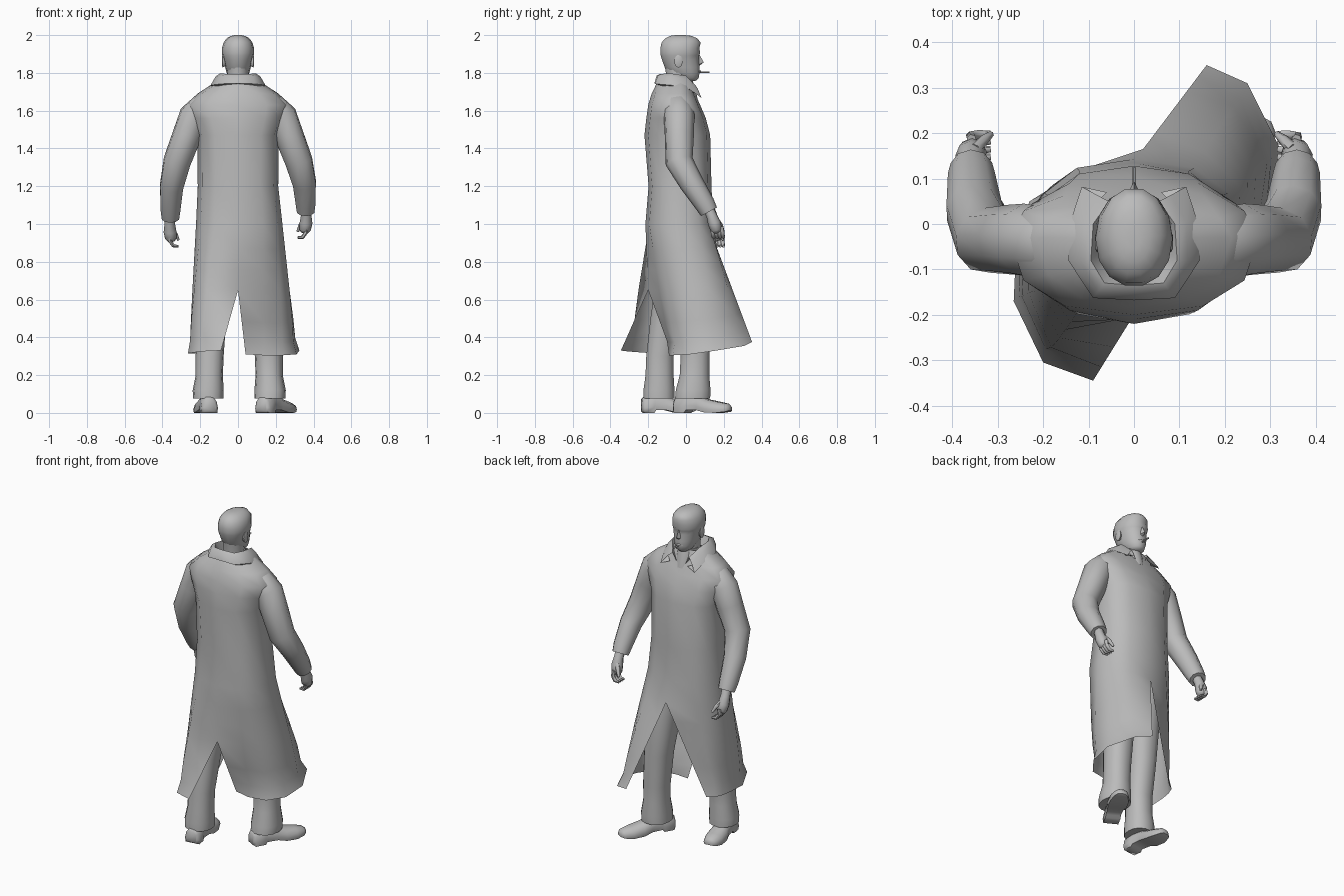
import bpy, bmesh, math
from mathutils import Vector

if "Cube" in bpy.data.objects:
    bpy.data.objects.remove(bpy.data.objects["Cube"])

grey = bpy.data.materials.new("grey")
grey.diffuse_color = (0.5, 0.5, 0.5, 1)
grey.use_nodes = True
grey.node_tree.nodes["Principled BSDF"].inputs["Base Color"].default_value = grey.diffuse_color


def make(name, verts, faces, fix=True):
    me = bpy.data.meshes.new(name)
    me.from_pydata([tuple(v) for v in verts], [], faces)
    bm = bmesh.new()
    bm.from_mesh(me)
    bmesh.ops.remove_doubles(bm, verts=bm.verts, dist=0.0005)
    if fix:
        bmesh.ops.recalc_face_normals(bm, faces=bm.faces)
    bm.to_mesh(me)
    bm.free()
    me.materials.append(grey)
    ob = bpy.data.objects.new(name, me)
    bpy.context.collection.objects.link(ob)
    return ob


def loft(name, rings):
    """Closed rings joined in order, capped at both ends."""
    n = len(rings[0])
    verts = [v for r in rings for v in r]
    faces = [(i * n + j, i * n + (j + 1) % n, (i + 1) * n + (j + 1) % n, (i + 1) * n + j)
             for i in range(len(rings) - 1) for j in range(n)]
    last = (len(rings) - 1) * n
    faces += [tuple(range(n))[::-1], tuple(range(last, last + n))]
    return make(name, verts, faces)


def tube(name, path, n=10, side=1):
    """Round tube along (x, y, z, radius) points; side=-1 mirrors it in x."""
    pts = [Vector((p[0] * side, p[1], p[2])) for p in path]
    u, old, rings = None, None, []
    for i, p in enumerate(pts):
        t = (pts[min(i + 1, len(pts) - 1)] - pts[max(i - 1, 0)]).normalized()
        if u is None:
            u = t.orthogonal().normalized()
        else:
            u = old.rotation_difference(t) @ u
        old, v = t, t.cross(u)
        rings.append([p + path[i][3] * (u * math.cos(a) + v * math.sin(a))
                      for a in (2 * math.pi * k / n for k in range(n))])
    return loft(name, rings)


def oval(z, hw, yb, yf, angles, e=1.0, cy=None, cx=0):
    """Oval points at height z with separate back and front depth."""
    cy = (yb + yf) / 2 if cy is None else cy
    out = []
    for a in angles:
        c, s = math.cos(a), math.sin(a)
        x = math.copysign(abs(c) ** e, c) * hw
        y = cy + (yf - cy) * s ** e if s > 0 else cy - (cy - yb) * (-s) ** e
        out.append(Vector((cx + (0 if abs(c) < 1e-6 else x), y, z)))
    return out


def grid_faces(rows, cols, start, flip):
    out = []
    for r in range(rows - 1):
        for c in range(cols - 1):
            a = start + r * cols + c
            f = (a, a + cols, a + cols + 1, a + 1)
            out.append(f[::-1] if flip else f)
    return out


FULL = [2 * math.pi * k / 14 for k in range(14)]
HALF = [math.radians(-90 + 30 * k) for k in range(7)]   # back to front

# Long coat: closed body above, two flared panels below with slits front and back
body = [(1.765, .1, -.145, .025, 1), (1.735, .145, -.16, .032, .95), (1.69, .215, -.182, .048, .9),
        (1.63, .275, -.2, .075, .85), (1.56, .25, -.21, .105, .82),
        (1.47, .215, -.22, .128, .82), (1.2, .213, -.198, .135, .82)]
hem = {1: [(.04, -.075, .31), (.13, -.09, .305), (.24, -.07, .305), (.31, .02, .31),
           (.325, .16, .33), (.25, .31, .355), (.16, .35, .375)],
       -1: [(-.09, -.345, .33), (-.2, -.305, .325), (-.265, -.17, .315), (-.26, -.06, .315),
            (-.25, 0, .315), (-.23, .05, .315), (-.19, .075, .315)]}
slits = {0: (Vector((0, -.2, .65)), .51), 6: (Vector((.02, .165, .87)), .19)}
verts, faces = [], []
for side in (1, -1):
    start = len(verts)
    rows = [oval(*b[:4], HALF, b[4], -.03) for b in body]
    waist = oval(1.0, .235 if side > 0 else .222, -.215, .143, HALF, .82, -.03)
    for row in rows + [waist]:
        for p in row:
            p.x *= side
    rows.append(waist)
    middle = sum((Vector(h) for h in hem[side]), Vector()) / 7
    # the cloth tucks in a little above the flared hem
    for f, tuck in ((.19, 0), (.35, 0), (.51, 0), (.75, .03), (.9, .1), (1, 0)):
        row = []
        for j in range(7):
            h = Vector(hem[side][j])
            if j in slits:
                apex, fa = slits[j]
                p = waist[j].lerp(apex, f / fa) if f <= fa else apex.lerp(h, (f - fa) / (1 - fa))
            else:
                p = waist[j].lerp(h, f)
                p = p.lerp(Vector((middle.x, middle.y, p.z)), tuck)
            row.append(p)
        rows.append(row)
    verts += [p for r in rows for p in r]
    faces += grid_faces(len(rows), 7, start, side < 0)
coat = make("long_coat", verts, faces, fix=False)

# Turned-down collar with pointed front tips
collar = [[(0, -.11, 1.74), (.05, -.105, 1.74), (.075, -.06, 1.74), (.07, 0, 1.73), (.03, .05, 1.69)],
          [(0, -.135, 1.795), (.065, -.13, 1.795), (.095, -.08, 1.797), (.09, 0, 1.785), (.055, .05, 1.735)],
          [(0, -.155, 1.785), (.08, -.15, 1.785), (.118, -.08, 1.782), (.115, .005, 1.765), (.08, .063, 1.715)],
          [(0, -.168, 1.745), (.09, -.163, 1.742), (.145, -.08, 1.735), (.137, .015, 1.715), (.115, .082, 1.668)],
          [(0, -.14, 1.74), (.08, -.14, 1.735), (.13, -.08, 1.72), (.12, .005, 1.70), (.06, .07, 1.69)]]
ob = make("collar", [p for r in collar for p in r], grid_faces(5, 5, 0, False), fix=False)
ob.modifiers.new("mirror", 'MIRROR').use_clip = True

# Shirt front showing between the collar tips
loft("shirt", [oval(1.66, .06, -.1, .064, FULL), oval(1.72, .06, -.1, .05, FULL),
               oval(1.765, .058, -.1, .035, FULL)])

# Sleeves and hands
for side, nm, dz in ((1, "right", 0), (-1, "left", -.035)):
    tube(nm + "_sleeve", [(.1, -.045, 1.65, .065), (.19, -.04, 1.61, .078), (.232, -.036, 1.57, .082),
                          (.27, -.035, 1.47, .078), (.323, -.036, 1.33, .074),
                          (.352, .03, 1.215 + dz / 2, .064), (.358, .1, 1.105 + dz, .054),
                          (.358, .122, 1.065 + dz, .048)], 10, side)
    hz = dz * 1.3
    tube(nm + "_palm", [(.358, .115, 1.09 + hz, .028), (.361, .135, 1.045 + hz, .028),
                        (.36, .15, 1.005 + hz, .034), (.355, .16, .97 + hz, .031),
                        (.352, .165, .955 + hz, .02)], 8, side)
    for k in range(4):
        y = .136 + .017 * k
        tube(f"{nm}_finger_{k + 1}", [(.358, y, .985 + hz, .011), (.36, y + .006, .955 + hz, .011),
                                      (.342, y + .01, .93 + hz, .010),
                                      (.316, y + .012, .928 + hz, .007)], 6, side)
    tube(nm + "_thumb", [(.35, .165, 1.02 + hz, .013), (.33, .185, .99 + hz, .012),
                         (.315, .198, .96 + hz, .007)], 6, side)

# Trouser legs: (centre x, centre y, z, half width, half depth)
legs = {"right": [(.1, 0, .95, .1, .1), (.12, .03, .75, .09, .095), (.15, .045, .5, .08, .085),
                  (.163, .048, .3, .074, .078), (.165, .045, .2, .072, .08),
                  (.17, .038, .12, .083, .094), (.168, .035, .075, .082, .095)],
        "left": [(-.1, -.03, .95, .1, .1), (-.115, -.06, .75, .09, .095), (-.14, -.105, .5, .078, .085),
                 (-.15, -.138, .3, .074, .074), (-.152, -.14, .2, .072, .076),
                 (-.158, -.143, .12, .082, .084), (-.158, -.143, .075, .08, .084)]}
for nm, rows in legs.items():
    loft(nm + "_trouser_leg", [oval(z, hw, cy - d, cy + d, FULL, .9, None, cx)
                               for cx, cy, z, hw, d in rows])

# Shoes: sections from heel to toe (position, half width, top, bottom)
sections = [(0, .03, .075, .008), (.04, .046, .085, 0), (.22, .046, .1, 0), (.25, .044, .1, .014),
            (.45, .048, .09, .014), (.6, .058, .07, .003), (.8, .056, .058, 0),
            (.95, .04, .048, .006), (1, .02, .036, .012)]
for nm, heel, toe in (("right", (.125, -.055), (.285, .235)), ("left", (-.15, -.235), (-.19, .05))):
    a, b = Vector((*heel, 0)), Vector((*toe, 0))
    across = Vector((0, 0, 1)).cross((b - a).normalized())
    rings = []
    for t, w, top, low in sections:
        c, h = a.lerp(b, t), top - low
        rings.append([c + across * (w * k) + Vector((0, 0, low + h * q)) for k, q in
                      ((-.92, 0), (-1, .3), (-.85, .7), (-.4, 1), (.4, 1), (.85, .7), (1, .3), (.92, 0))])
    loft(nm + "_shoe", rings)

# Neck and head
loft("neck", [oval(z, .056, yb, yf, FULL) for z, yb, yf in
              ((1.68, -.1, .015), (1.75, -.1, .022), (1.84, -.115, .03))])
loft("head", [oval(*r, FULL, .95) for r in
              ((1.758, .03, -.02, .052), (1.772, .046, -.05, .068), (1.8, .06, -.095, .074),
               (1.83, .068, -.115, .074), (1.87, .077, -.13, .07), (1.892, .083, -.136, .071),
               (1.905, .085, -.138, .078), (1.93, .085, -.138, .073), (1.96, .077, -.132, .08),
               (1.983, .06, -.112, .062), (1.996, .036, -.085, .03), (2.0, .014, -.055, -.005))])

# Nose wedge
make("nose", [(0, .07, 1.9), (-.015, .066, 1.845), (.015, .066, 1.845), (0, .094, 1.855), (0, .07, 1.838)],
     [(0, 1, 3), (0, 3, 2), (1, 4, 3), (4, 2, 3), (0, 2, 4, 1)])
# Ears
for side, nm in ((1, "right"), (-1, "left")):
    loft(nm + "_ear", [[Vector((side * x, -.04 + r * .65 * math.cos(q), 1.862 + r * math.sin(q)))
                        for q in FULL] for x, r in ((.066, .026), (.082, .034), (.086, .022))])
# Mouth and cigarette
tube("lips", [(-.022, .064, 1.805, .005), (0, .073, 1.807, .007), (.022, .064, 1.805, .005)], 6)
tube("cigarette", [(0, .065, 1.803, .005), (0, .125, 1.803, .005)], 6)

# Smooth shading with sharp edges kept; the coat is smooth throughout
bpy.ops.object.select_all(action='DESELECT')
for ob in bpy.context.scene.objects:
    ob.select_set(ob is not coat)
    bpy.context.view_layer.objects.active = ob
coat.select_set(False)
bpy.ops.object.shade_smooth_by_angle(angle=math.radians(60))
coat.data.polygons.foreach_set("use_smooth", [True] * len(coat.data.polygons))
